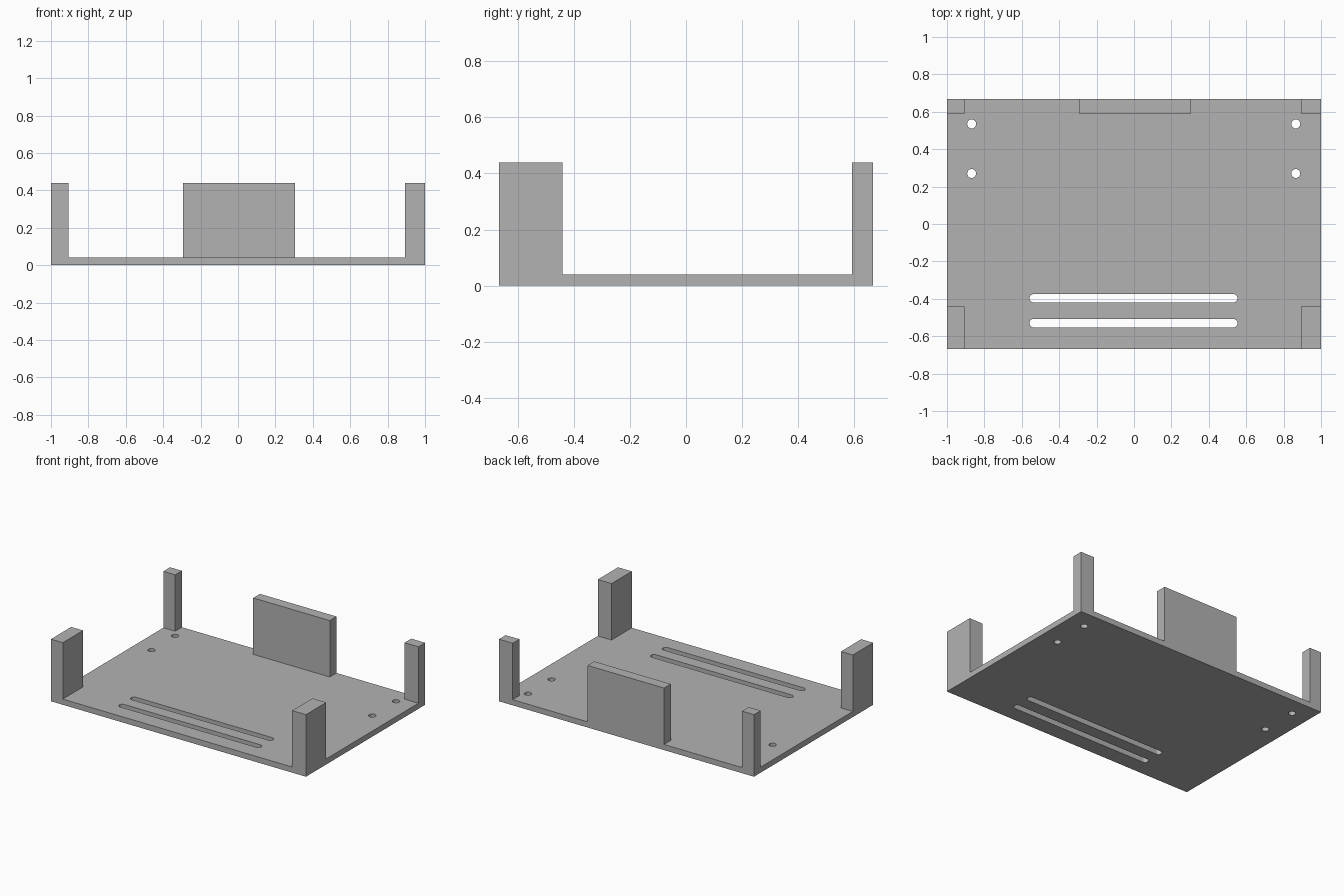
import bpy, bmesh, math

if "Cube" in bpy.data.objects:
    bpy.data.objects.remove(bpy.data.objects["Cube"])

grey = bpy.data.materials.new("plain grey")
grey.diffuse_color = (0.45, 0.45, 0.45, 1)
grey.use_nodes = True
grey.node_tree.nodes["Principled BSDF"].inputs["Base Color"].default_value = grey.diffuse_color

BASE_TOP, WALL_TOP = 0.04, 0.44
HALF_X, HALF_Y = 1.0, 0.667


def add_object(name, bm):
    bmesh.ops.recalc_face_normals(bm, faces=bm.faces[:])
    mesh = bpy.data.meshes.new(name)
    bm.to_mesh(mesh)
    bm.free()
    mesh.materials.append(grey)
    obj = bpy.data.objects.new(name, mesh)
    bpy.context.collection.objects.link(obj)
    return obj


def box(name, x0, x1, y0, y1, z0, z1):
    bm = bmesh.new()
    bmesh.ops.create_cube(bm, size=1)
    for v in bm.verts:
        v.co = (x1 if v.co.x > 0 else x0, y1 if v.co.y > 0 else y0, z1 if v.co.z > 0 else z0)
    return add_object(name, bm)


def add_slot(bm, x0, x1, y, r, steps=12):
    """Vertical prism with round ends; x0 == x1 gives a cylinder."""
    pts = []
    for cx, start in ((x1, -math.pi / 2), (x0, math.pi / 2)):
        for i in range(steps + (x0 != x1)):
            a = start + math.pi * i / steps
            pts.append((cx + r * math.cos(a), y + r * math.sin(a), -0.1))
    face = bm.faces.new([bm.verts.new(p) for p in pts])
    top = bmesh.ops.extrude_face_region(bm, geom=[face])["geom"]
    bmesh.ops.translate(bm, vec=(0, 0, 0.3), verts=[g for g in top if isinstance(g, bmesh.types.BMVert)])


# Base plate with screw holes and two long slots cut through
plate = box("base_plate", -HALF_X, HALF_X, -HALF_Y, HALF_Y, 0, BASE_TOP)
bm = bmesh.new()
for x in (-0.868, 0.865):
    for y in (0.535, 0.27):
        add_slot(bm, x, x, y, 0.024)
for y in (-0.397, -0.53):
    add_slot(bm, -0.536, 0.53, y, 0.023)
cutter = add_object("hole_cutter", bm)
cutter.hide_render = True
cutter.hide_viewport = True
cut = plate.modifiers.new("holes", 'BOOLEAN')
cut.operation, cut.solver, cut.object = 'DIFFERENCE', 'EXACT', cutter

# Corner posts: deep at the front, shallow at the back
for side, x0, x1 in (("left", -HALF_X, -0.907), ("right", 0.892, HALF_X)):
    box(f"front_{side}_post", x0, x1, -HALF_Y, -0.44, BASE_TOP, WALL_TOP)
    box(f"back_{side}_post", x0, x1, 0.592, HALF_Y, BASE_TOP, WALL_TOP)

# Wide stop in the middle of the back edge
box("back_stop", -0.295, 0.305, 0.592, HALF_Y, BASE_TOP, WALL_TOP)
